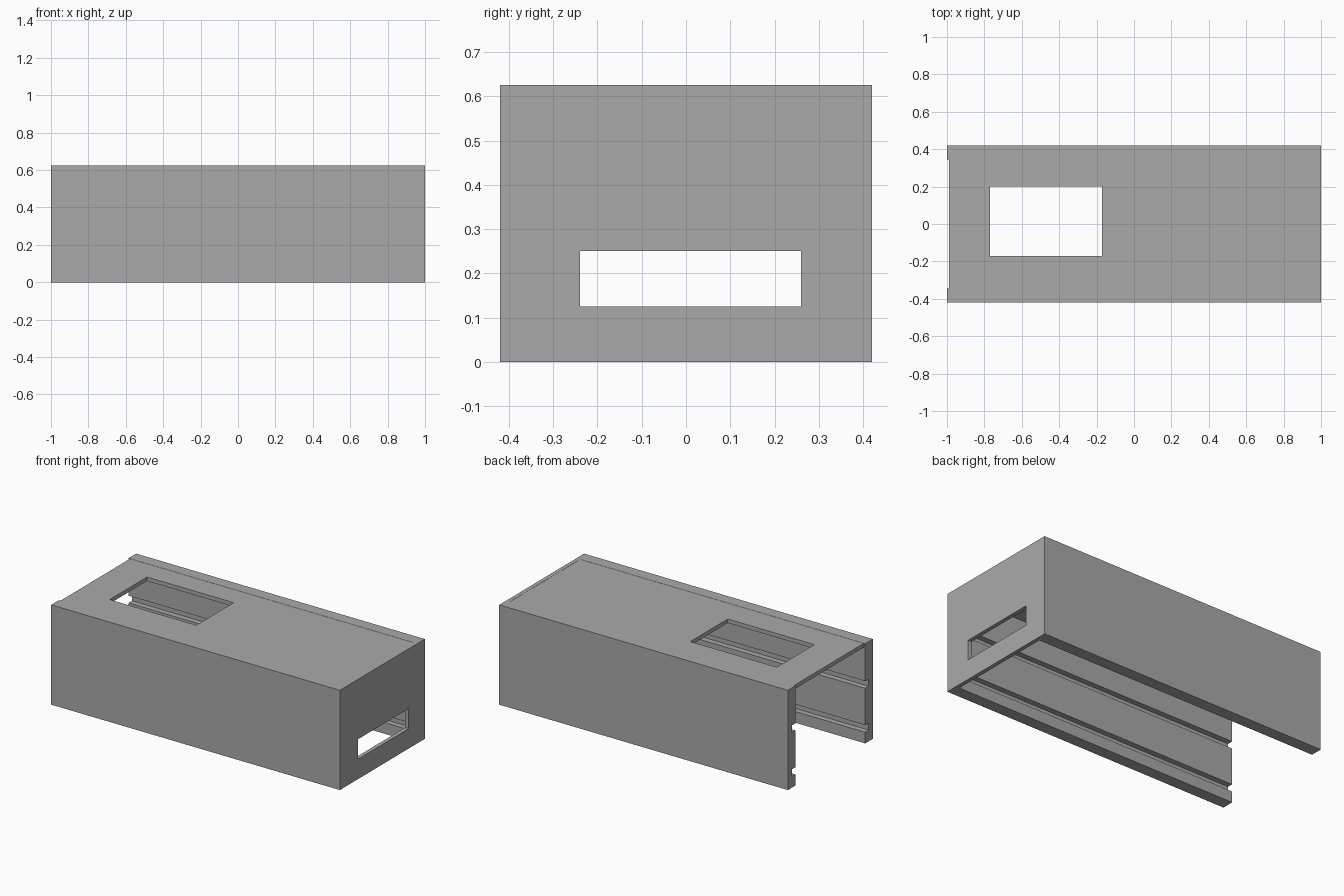
import bpy
import bmesh

cube = bpy.data.objects.get("Cube")
if cube:
    bpy.data.objects.remove(cube)

HALF_LENGTH, HALF_WIDTH, HEIGHT = 1.0, 0.42, 0.625
SHEET, WALL = 0.025, 0.075
GROOVE_DEPTH, GROOVE_HEIGHT = 0.035, 0.045

grey = bpy.data.materials.new("plain_grey")
grey.use_nodes = True
colour = (0.4, 0.4, 0.4, 1)
grey.diffuse_color = colour
grey.node_tree.nodes["Principled BSDF"].inputs["Base Color"].default_value = colour


def add_object(name, bm):
    bmesh.ops.recalc_face_normals(bm, faces=bm.faces)
    mesh = bpy.data.meshes.new(name)
    bm.to_mesh(mesh)
    bm.free()
    mesh.materials.append(grey)
    obj = bpy.data.objects.new(name, mesh)
    bpy.context.collection.objects.link(obj)
    return obj


def extrude_profile(name, points, offset):
    bm = bmesh.new()
    face = bm.faces.new([bm.verts.new(p) for p in points])
    new = bmesh.ops.extrude_face_region(bm, geom=[face])["geom"]
    verts = [v for v in new if isinstance(v, bmesh.types.BMVert)]
    bmesh.ops.translate(bm, verts=verts, vec=offset)
    return add_object(name, bm)


def framed_panel(name, outer, hole, place, offset):
    """Panel with a rectangular opening; rectangles are (u0, v0, u1, v1)."""
    bm = bmesh.new()
    rings = []
    for u0, v0, u1, v1 in (outer, hole):
        corners = ((u0, v0), (u1, v0), (u1, v1), (u0, v1))
        rings.append([bm.verts.new(place(u, v)) for u, v in corners])
    a, b = rings
    faces = []
    for i in range(4):
        j = (i + 1) % 4
        faces.append(bm.faces.new((a[i], a[j], b[j], b[i])))
    new = bmesh.ops.extrude_face_region(bm, geom=faces)["geom"]
    verts = [v for v in new if isinstance(v, bmesh.types.BMVert)]
    bmesh.ops.translate(bm, verts=verts, vec=offset)
    return add_object(name, bm)


# Long side walls, each with two grooves running along the inside
inner = HALF_WIDTH - WALL
for name, side in (("front_wall", -1), ("back_wall", 1)):
    profile = [(HALF_WIDTH, 0), (inner, 0)]
    for z in (0.07, 0.345):
        deep = inner + GROOVE_DEPTH
        top = z + GROOVE_HEIGHT
        profile += [(inner, z), (deep, z), (deep, top), (inner, top)]
    profile += [(inner, HEIGHT), (HALF_WIDTH, HEIGHT)]
    extrude_profile(name, [(-HALF_LENGTH, side * y, z) for y, z in profile],
                    (2 * HALF_LENGTH - SHEET, 0, 0))

# Roof sheet with its window, set back slightly at the open end
framed_panel("roof", (-0.99, -inner, HALF_LENGTH - SHEET, inner),
             (-0.77, -0.17, -0.17, 0.2),
             lambda x, y: (x, y, HEIGHT - 0.001), (0, 0, -SHEET))

# Closed end with its low slot
framed_panel("end_wall", (-HALF_WIDTH, 0, HALF_WIDTH, HEIGHT),
             (-0.24, 0.125, 0.26, 0.25),
             lambda y, z: (HALF_LENGTH, y, z), (-SHEET, 0, 0))
